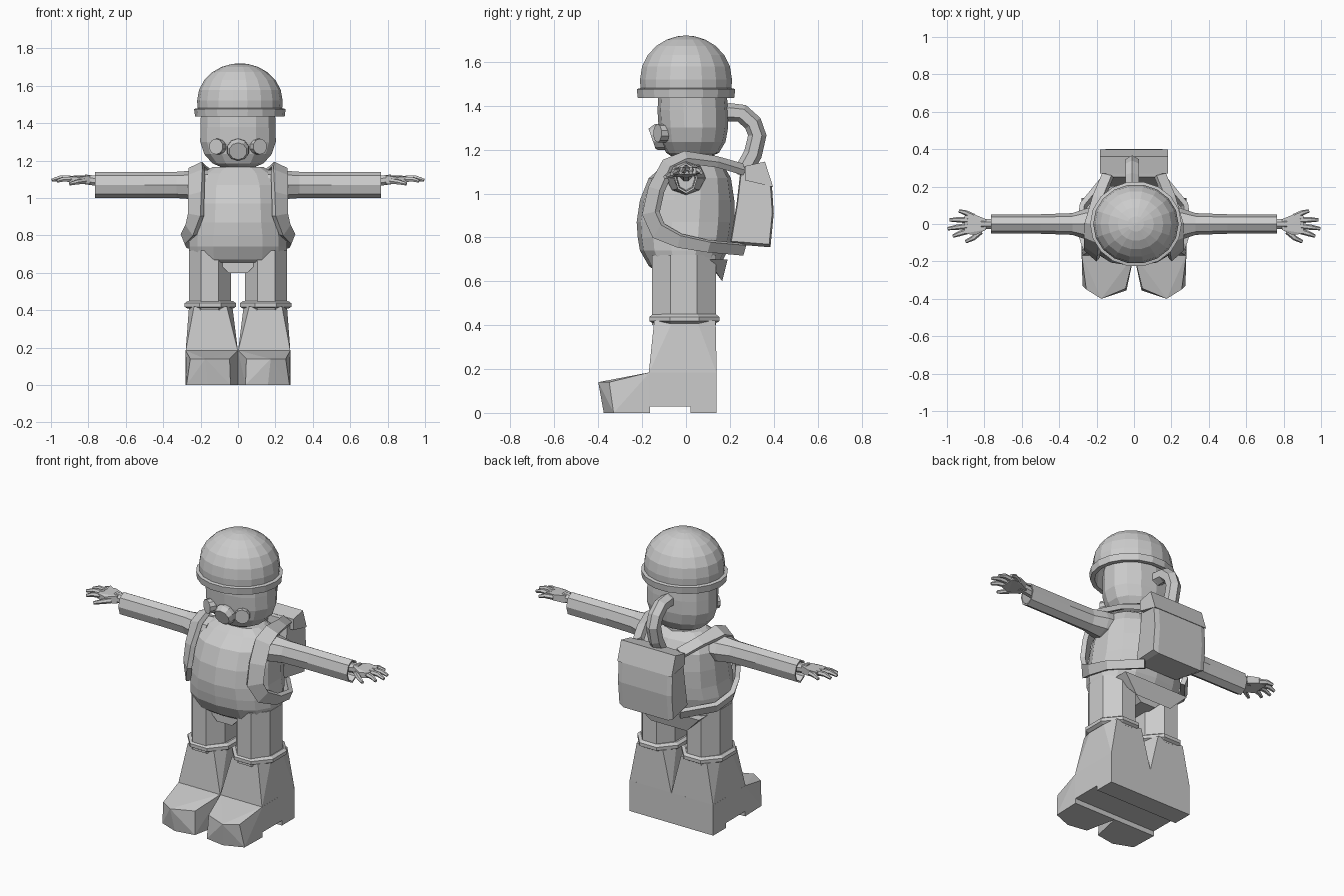
import bpy, bmesh, math
from mathutils import Vector as V

grey = bpy.data.materials.new("plain grey")
grey.diffuse_color = (0.6, 0.6, 0.6, 1)


def finish(bm, name):
    bmesh.ops.recalc_face_normals(bm, faces=bm.faces)
    me = bpy.data.meshes.new(name)
    bm.to_mesh(me)
    bm.free()
    me.materials.append(grey)
    ob = bpy.data.objects.new(name, me)
    bpy.context.collection.objects.link(ob)
    return ob


def add_loft(bm, rings):
    rows = [[bm.verts.new(p) for p in r] for r in rings]
    n = len(rows[0])
    for a, b in zip(rows, rows[1:]):
        for i in range(n):
            j = (i + 1) % n
            bm.faces.new((a[i], a[j], b[j], b[i]))
    bm.faces.new(rows[0])
    bm.faces.new(rows[-1])


def add_hull(bm, pts):
    vs = [bm.verts.new(p) for p in pts]
    r = bmesh.ops.convex_hull(bm, input=vs)
    junk = [g for g in r["geom_interior"] if isinstance(g, bmesh.types.BMVert)]
    if junk:
        bmesh.ops.delete(bm, geom=junk, context='VERTS')


def add_tube(bm, pts, radii, n=8):
    pts = [V(p) for p in pts]
    rings = []
    for i, p in enumerate(pts):
        t = (pts[min(i + 1, len(pts) - 1)] - pts[max(i - 1, 0)]).normalized()
        ref = V((1, 0, 0)) if abs(t.x) < 0.7 else V((0, 0, 1))
        u = (ref - t * ref.dot(t)).normalized()
        w = t.cross(u)
        rings.append([p + radii[i] * (u * math.cos(a) + w * math.sin(a))
                      for a in [2 * math.pi * (k + 0.5) / n for k in range(n)]])
    add_loft(bm, rings)


def loft(name, rings):
    bm = bmesh.new()
    add_loft(bm, rings)
    return finish(bm, name)


def hull(name, pts):
    bm = bmesh.new()
    add_hull(bm, pts)
    return finish(bm, name)


def tube(name, pts, radii, n=8):
    bm = bmesh.new()
    add_tube(bm, pts, radii, n)
    return finish(bm, name)


def ring(z, rx, y0, y1, n=16, x=0.0, e=1.0, phase=0.5):
    # horizontal ring; e below 1 makes it boxier
    f = lambda c: math.copysign(abs(c) ** e, c)
    ang = [2 * math.pi * (k + phase) / n for k in range(n)]
    return [(x + rx * f(math.cos(a)), (y0 + y1) / 2 + (y1 - y0) / 2 * f(math.sin(a)), z) for a in ang]


# helmet: flared rim, dome and hollow inside
prof = [(0.13, 1.66), (0.20, 1.55), (0.21, 1.436), (0.235, 1.436), (0.24, 1.476), (0.222, 1.48)]
prof += [(0.224 * math.cos(a), 1.52 + 0.2 * math.sin(a)) for a in [math.radians(d) for d in (0, 17, 34, 50, 65, 79, 88)]]
helmet = loft("helmet", [ring(z, r * 1.02, -r * 0.95, r * 0.95, 18, 0.01, phase=0) for r, z in prof])

# head and neck
loft("head", [ring(z, rx, a, b, 14, e=0.9) for z, rx, a, b in (
    (1.165, 0.09, -0.06, 0.10), (1.185, 0.14, -0.09, 0.15), (1.235, 0.185, -0.115, 0.18),
    (1.30, 0.207, -0.125, 0.192), (1.38, 0.205, -0.13, 0.192), (1.46, 0.203, -0.125, 0.185),
    (1.54, 0.16, -0.10, 0.15), (1.60, 0.08, -0.05, 0.08))])
loft("neck", [ring(1.12, 0.10, -0.06, 0.13, 10), ring(1.22, 0.10, -0.06, 0.13, 10)])

# breathing mask: muzzle and two round filters
tube("mask_muzzle", [(0, -0.08, 1.26), (0, -0.135, 1.257), (0, -0.155, 1.25)], [0.062, 0.06, 0.048], 10)
for s, side in ((1, "left"), (-1, "right")):
    tube(side + "_mask_filter", [(s * 0.09, -0.075, 1.275), (s * 0.118, -0.13, 1.275)], [0.042, 0.042], 10)

# air hose from head to pack
tube("air_hose", [(-0.01, 0.14, 1.365), (-0.01, 0.20, 1.37), (-0.01, 0.255, 1.365), (-0.01, 0.305, 1.32),
                  (-0.01, 0.325, 1.265), (-0.01, 0.305, 1.18), (-0.01, 0.25, 1.08)], [0.042] * 7, 6)

# torso jacket
loft("jacket", [ring(z, rx, a, b, 14, e=0.85) for z, rx, a, b in (
    (0.655, 0.24, -0.15, 0.14), (0.67, 0.262, -0.17, 0.155), (0.74, 0.268, -0.21, 0.19), (0.80, 0.265, -0.22, 0.21),
    (0.87, 0.252, -0.225, 0.22), (0.97, 0.245, -0.21, 0.22), (1.07, 0.235, -0.17, 0.205),
    (1.13, 0.20, -0.10, 0.17), (1.165, 0.14, -0.06, 0.12))])
hull("jacket_tail", [(x * k, y, z) for k in (-1, 1) for x, y, z in (
    (0.22, 0.10, 0.70), (0.22, 0.19, 0.70), (0.12, 0.165, 0.60), (0.14, 0.12, 0.66))])
hull("crotch", [(x, y, z) for x, z in ((-0.13, 0.68), (0.13, 0.68), (-0.05, 0.60), (0.05, 0.60)) for y in (-0.13, 0.12)])

# backpack: side profile swept across with softened ends
pack = [(0.20, 0.77), (0.385, 0.755), (0.40, 0.91), (0.392, 1.03), (0.36, 1.14), (0.25, 1.12), (0.23, 0.95)]


def pack_ring(x, k):
    return [(x * (1 - 0.14 * (y < 0.26)), 0.30 + (y - 0.30) * k, 0.95 + (z - 0.95) * k) for y, z in pack]


loft("backpack", [pack_ring(-0.18, 0.93), pack_ring(-0.15, 1), pack_ring(0.15, 1), pack_ring(0.18, 0.93)])
hull("backpack_lid", [(x, y, z) for x in (-0.182, 0.182) for y, z in (
    (0.27, 1.125), (0.36, 1.145), (0.397, 1.03), (0.27, 1.06))])

path = [(0.14, 0.26, 1.11), (0.19, 0.14, 1.145), (0.222, 0.0, 1.165), (0.222, -0.08, 1.13), (0.224, -0.135, 1.02),
        (0.225, -0.16, 0.91), (0.25, -0.125, 0.83), (0.283, -0.03, 0.785), (0.27, 0.10, 0.76), (0.14, 0.26, 0.745)]
wide = [0.03, 0.03, 0.04, 0.045, 0.045, 0.045, 0.04, 0.03, 0.025, 0.025]
boot_mid = 0.145
for s, side in ((1, "left"), (-1, "right")):
    # pack strap wrapped around the shoulder
    pts = [V(p) for p in path]
    rows = []
    for i, p in enumerate(pts):
        t = (pts[min(i + 1, len(pts) - 1)] - pts[max(i - 1, 0)]).normalized()
        out = V((p.x * 0.6, p.y, (p.z - 0.85) * 0.9))
        out = (out - t * out.dot(t)).normalized()
        w = t.cross(out) * wide[i]
        out *= 0.014
        rows.append([(s * q.x, q.y, q.z) for q in (p + w + out, p - w + out, p - w - out, p + w - out)])
    loft(side + "_pack_strap", rows)

    # sleeve with hollow cuff
    sleeve = [(0.16, 0.10, 0.08), (0.25, 0.085, 0.076), (0.33, 0.058, 0.07), (0.50, 0.052, 0.07),
              (0.765, 0.052, 0.07), (0.765, 0.044, 0.06), (0.70, 0.04, 0.055)]
    loft(side + "_sleeve", [[(s * x, ry * math.cos(a), 1.07 + rz * math.sin(a))
                             for a in [math.pi * k / 4 for k in range(8)]] for x, ry, rz in sleeve])

    # hand: wrist, palm, four fingers and thumb
    bm = bmesh.new()
    add_tube(bm, [(s * 0.70, 0, 1.085), (s * 0.82, 0, 1.10)], [0.03, 0.028], 8)
    add_hull(bm, [(s * x, y, z) for x, y, z in (
        (0.79, 0.025, 1.12), (0.79, -0.03, 1.12), (0.79, 0.025, 1.075), (0.79, -0.03, 1.075),
        (0.85, 0.05, 1.12), (0.85, -0.06, 1.11), (0.85, 0.05, 1.085), (0.85, -0.06, 1.075),
        (0.905, 0.045, 1.118), (0.905, -0.05, 1.115), (0.905, 0.045, 1.09), (0.905, -0.05, 1.085))])
    for b, m, e in (((0.86, 0.04, 1.1), (0.90, 0.06, 1.105), (0.935, 0.07, 1.095)),
                    ((0.89, 0.02, 1.105), (0.945, 0.023, 1.108), (0.985, 0.022, 1.095)),
                    ((0.89, -0.01, 1.105), (0.95, -0.018, 1.108), (0.995, -0.025, 1.095)),
                    ((0.89, -0.038, 1.1), (0.935, -0.052, 1.1), (0.968, -0.065, 1.09)),
                    ((0.82, -0.04, 1.09), (0.86, -0.075, 1.085), (0.90, -0.095, 1.075))):
        add_tube(bm, [(s * p[0], p[1], p[2]) for p in (b, m, e)], [0.016, 0.014, 0.009], 6)
    finish(bm, side + "_hand")

    # trouser leg and boot cuff
    loft(side + "_trouser_leg", [ring(z, 0.122, -0.168, 0.148, 8, s * 0.15) for z in (0.40, 0.72)])
    loft(side + "_boot_cuff", [ring(z, rx, -ry, ry - 0.015, 8, s * 0.148) for z, rx, ry in (
        (0.408, 0.13, 0.162), (0.418, 0.148, 0.18), (0.438, 0.148, 0.18), (0.45, 0.13, 0.162))])

    # boot shaft, foot, heel and faceted toe
    hull(side + "_boot_shaft", [(s * x, y, z) for x, y, z in (
        (0.06, -0.145, 0.42), (0.03, -0.06, 0.42), (0.03, 0.05, 0.42), (0.06, 0.135, 0.42),
        (0.235, -0.145, 0.42), (0.262, -0.06, 0.42), (0.262, 0.05, 0.42), (0.235, 0.135, 0.42),
        (0, -0.17, 0.18), (0.28, -0.17, 0.18), (0, 0.14, 0.18), (0.28, 0.14, 0.18))])
    bm = bmesh.new()
    for y0, y1, z0, z1 in ((-0.17, 0.14, 0.03, 0.185), (0.02, 0.14, 0, 0.03)):
        add_hull(bm, [(s * x, y, z) for x in (0, 0.28) for y in (y0, y1) for z in (z0, z1)])
    add_hull(bm, [(s * x, y, z) for x, y, z in (
        (0.0, -0.165, 0.185), (0.28, -0.165, 0.185), (0.0, -0.165, 0), (0.28, -0.165, 0),
        (0.01, -0.20, 0), (0.04, -0.355, 0.0), (0.275, -0.33, 0.0), (0.16, -0.375, 0.0),
        (0.045, -0.345, 0.14), (0.255, -0.35, 0.14), (0.175, -0.40, 0.14))])
    finish(bm, side + "_boot_foot")
